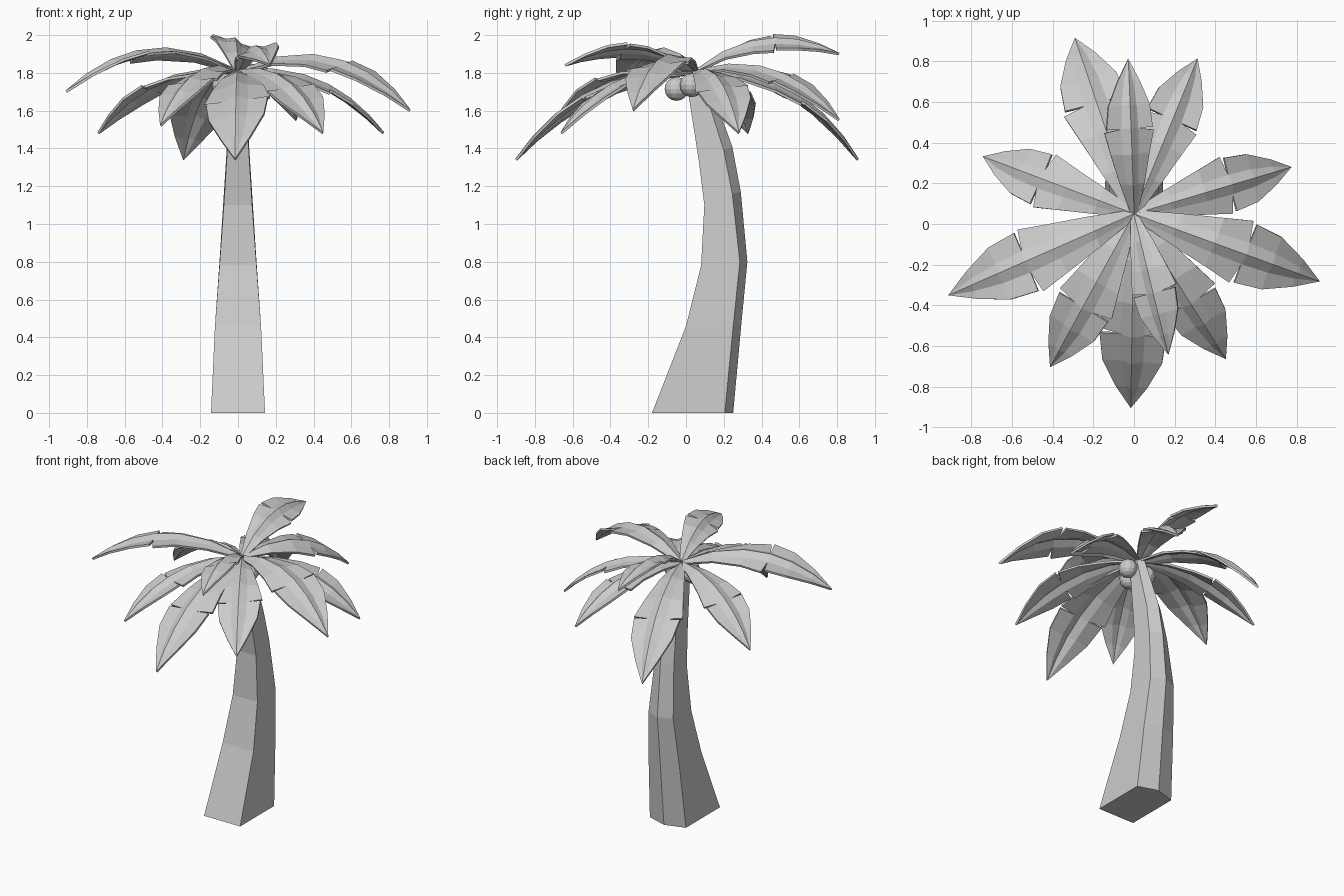
import bpy, bmesh, math
from mathutils import Vector, Matrix

if "Cube" in bpy.data.objects:
    bpy.data.objects.remove(bpy.data.objects["Cube"])


def make_object(name, bm):
    bmesh.ops.recalc_face_normals(bm, faces=bm.faces)
    mesh = bpy.data.meshes.new(name)
    bm.to_mesh(mesh)
    bm.free()
    obj = bpy.data.objects.new(name, mesh)
    bpy.context.collection.objects.link(obj)
    return obj


# Trunk: five-sided rings that follow a bend
# half width, front (y, z), back corner (y, z), back ridge (y, z)
rings = [
    (0.143, (-0.18, 0.00), (0.205, 0.00), (0.25, 0.00)),
    (0.122, (0.00, 0.46), (0.25, 0.46), (0.292, 0.46)),
    (0.098, (0.08, 0.78), (0.285, 0.80), (0.325, 0.80)),
    (0.075, (0.097, 1.10), (0.245, 1.16), (0.29, 1.17)),
    (0.060, (0.067, 1.34), (0.20, 1.39), (0.245, 1.41)),
    (0.036, (0.00, 1.77), (0.07, 1.80), (0.10, 1.81)),
]
bm = bmesh.new()
loops = []
for w, f, b, r in rings:
    pts = [(-w, *f), (w, *f), (w, *b), (0, *r), (-w, *b)]
    loops.append([bm.verts.new(p) for p in pts])
for a, b in zip(loops, loops[1:]):
    for i in range(5):
        j = (i + 1) % 5
        bm.faces.new((a[i], a[j], b[j], b[i]))
bm.faces.new(loops[0])
bm.faces.new(loops[-1])
make_object("trunk", bm)

# Fronds: arched leaf with a folded midrib and one notch on each side
ROOT = Vector((0.0, 0.05, 1.81))
# (t, inner half width) along the leaf
INNER = [(0, .012), (.2, .035), (.4, .05), (.57, .055), (.72, .05), (.87, .03)]
# (t, outer half width, drop) before and after the notch
OUTER_A = [(0, .02, .01), (.2, .08, .03), (.4, .13, .038), (.55, .165, .04)]
OUTER_B = [(.57, .156, .025), (.72, .14, .02), (.87, .075, .012)]


def make_frond(name, tip, bulge, roll=0):
    chord = Vector(tip) - ROOT
    length = chord.length
    along = chord.normalized()
    side = along.cross(Vector((0, 0, 1))).normalized()
    up = side.cross(along)
    bm = bmesh.new()

    def point(t, w, drop):
        slope = bulge * 4 * (1 - 2 * t)
        normal = (up - along * slope).normalized()
        turn = Matrix.Rotation(math.radians(roll) * min(1, t * 3), 3, along)
        offset = turn @ (side * w - normal * drop)
        centre = along * t + up * bulge * 4 * t * (1 - t)
        return bm.verts.new(ROOT + (centre + offset) * length)

    ridge = [point(t, 0, 0) for t, w in INNER]
    end = point(1, 0, 0)
    for s in (-1, 1):
        inner = [point(t, s * w, w * .5) for t, w in INNER]
        oa = [point(t, s * w, d) for t, w, d in OUTER_A]
        ob = [point(t, s * w, d) for t, w, d in OUTER_B]
        strips = [(ridge, inner), (inner[:4], oa), (inner[3:], ob)]
        for p, q in strips:
            for i in range(len(p) - 1):
                face = (p[i], p[i + 1], q[i + 1], q[i])
                bm.faces.new(face if s < 0 else face[::-1])
        for face in ((ridge[-1], end, inner[-1]), (inner[-1], end, ob[-1])):
            bm.faces.new(face if s < 0 else face[::-1])
    obj = make_object(name, bm)
    mod = obj.modifiers.new("thickness", "SOLIDIFY")
    mod.thickness = 0.014
    mod.offset = 0


# tip position, arch height, roll in degrees
fronds = [
    ((-.29, .91, 1.34), .15, 8),
    ((-.03, .81, 1.90), .16, 18),
    ((.31, .81, 1.55), .16, 8),
    ((.77, .28, 1.48), .14, 8),
    ((.91, -.28, 1.60), .18, 8),
    ((.45, -.66, 1.48), .14, 8),
    ((.17, -.64, 1.84), .16, 18),
    ((-.015, -.90, 1.34), .14, 8),
    ((-.41, -.70, 1.52), .15, 8),
    ((-.91, -.35, 1.70), .17, 8),
    ((-.74, .33, 1.48), .14, 8),
]
for i, (tip, bulge, roll) in enumerate(fronds):
    make_frond(f"frond_{i + 1}", tip, bulge, roll)

# Coconuts tucked under the crown
for i, c in enumerate([(.075, .03, 1.735), (0, -.05, 1.715), (-.075, .03, 1.735)]):
    bm = bmesh.new()
    bmesh.ops.create_uvsphere(bm, u_segments=12, v_segments=8, radius=.063,
                              matrix=Matrix.Translation(c))
    make_object(f"coconut_{i + 1}", bm)
